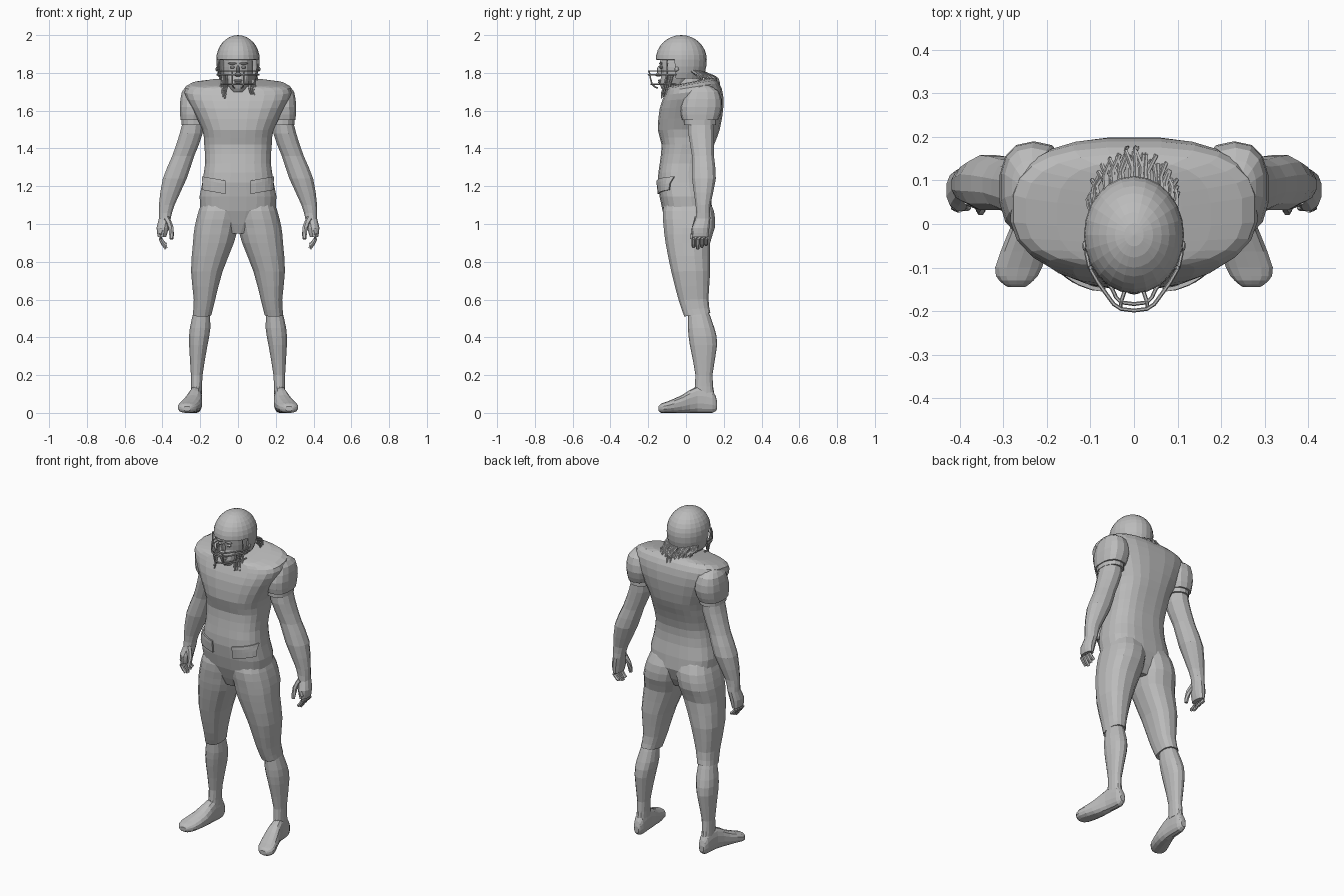
import bpy, bmesh, math, random
from mathutils import Vector

if "Cube" in bpy.data.objects:
    bpy.data.objects.remove(bpy.data.objects["Cube"])
random.seed(4)

shade = 0.5
grey = bpy.data.materials.new("plain grey")
grey.use_nodes = True
grey.diffuse_color = (shade, shade, shade, 1)
grey.node_tree.nodes["Principled BSDF"].inputs["Base Color"].default_value = grey.diffuse_color


def finish(name, bm, mirror=False):
    """Turn a bmesh into a named object, optionally mirrored left to right."""
    bmesh.ops.recalc_face_normals(bm, faces=bm.faces)
    mesh = bpy.data.meshes.new(name)
    bm.to_mesh(mesh)
    bm.free()
    mesh.materials.append(grey)
    obj = bpy.data.objects.new(name, mesh)
    bpy.context.collection.objects.link(obj)
    if mirror:
        obj.modifiers.new("Mirror", 'MIRROR').use_mirror_merge = False
    return obj


def skin(bm, rings):
    """Bridge consecutive rings and cap both ends."""
    for low, high in zip(rings, rings[1:]):
        for i in range(len(low)):
            bm.faces.new((low[i - 1], low[i], high[i], high[i - 1]))
    bm.faces.new(rings[0])
    bm.faces.new(rings[-1])


def smooth_path(points):
    """Add a spline midpoint between neighbouring points or sections."""
    points = [Vector(p) for p in points]
    last = len(points) - 1
    result = [points[0]]
    for i in range(last):
        before, a, b, after = points[max(i - 1, 0)], points[i], points[i + 1], points[min(i + 2, last)]
        result += [(a + b) * 0.5 + (a + b - before - after) / 16, b]
    return result


def loft(name, sections, sides=14, power=2.2, along='z', lean=0, mirror=False):
    """Each section is (position, x min, x max, depth min, depth max)."""
    bm = bmesh.new()
    rings = []
    start, end = sections[0][0], sections[-1][0]
    for place, left, right, front, back in smooth_path(sections):
        ring = []
        tilt = lean * max((place - start) / (end - start), 0) ** 8
        for i in range(sides):
            angle = math.tau * (i + 0.5) / sides
            c, s = math.cos(angle), math.sin(angle)
            across = math.copysign(abs(c) ** (2 / power), c) * (right - left) / 2
            deep = math.copysign(abs(s) ** (2 / power), s) * (back - front) / 2
            x, depth = (left + right) / 2 + across, (front + back) / 2 + deep
            height = place + tilt * deep
            ring.append(bm.verts.new((x, depth, height) if along == 'z' else (x, height, depth)))
        rings.append(ring)
    skin(bm, rings)
    return finish(name, bm, mirror)


def centred(sections):
    """Sections given by half width, symmetric about the middle."""
    return [(place, -half, half, front, back) for place, half, front, back in sections]


def tubes(name, paths, radius, sides=6, taper=1, mirror=False):
    bm = bmesh.new()
    for path in paths:
        points = smooth_path(path)
        last = len(points) - 1
        rings = []
        for i, p in enumerate(points):
            heading = points[min(i + 1, last)] - points[max(i - 1, 0)]
            turn = heading.to_track_quat('Z', 'Y')
            r = radius * (1 + (taper - 1) * i / last)
            angles = [math.tau * k / sides for k in range(sides)]
            rings.append([bm.verts.new(p + turn @ Vector((r * math.cos(a), r * math.sin(a), 0)))
                          for a in angles])
        skin(bm, rings)
    return finish(name, bm, mirror)


def ball(name, centre, size, mirror=False):
    bm = bmesh.new()
    bmesh.ops.create_uvsphere(bm, u_segments=10, v_segments=6, radius=1)
    for v in bm.verts:
        v.co = Vector(centre) + v.co * Vector(size)
    finish(name, bm, mirror)


# Jersey body and hips
torso = loft("jersey_body", centred([
    (0.95, 0.06, -0.08, 0.09), (1.07, 0.2, -0.125, 0.14), (1.22, 0.19, -0.15, 0.12),
    (1.32, 0.175, -0.14, 0.12), (1.42, 0.18, -0.13, 0.15), (1.5, 0.19, -0.15, 0.18),
    (1.62, 0.25, -0.14, 0.2), (1.7, 0.285, -0.115, 0.19), (1.74, 0.25, -0.1, 0.16),
    (1.75, 0.11, -0.1, 0.13)]), sides=24, power=2.7, lean=0.2)

# Padded shoulders with a narrower cuff
loft("padded_sleeve", [
    (1.735, 0.2, 0.265, 0.04, 0.12), (1.7, 0.17, 0.298, 0, 0.175),
    (1.62, 0.15, 0.31, -0.03, 0.19), (1.55, 0.17, 0.305, -0.02, 0.17)], power=2.5, mirror=True)
loft("sleeve_cuff", [(1.58, 0.17, 0.3, -0.01, 0.16), (1.525, 0.17, 0.3, -0.01, 0.16)], mirror=True)

# Waist flaps that hug the front of the jersey
bm = bmesh.new()
bmesh.ops.create_grid(bm, x_segments=8, y_segments=4, size=0.5)
for v in bm.verts:
    across, up = v.co.x + 0.5, v.co.y
    v.co = (0.065 + across * 0.115, -0.3, 1.195 + across * 0.02 + up * 0.07)
flap = finish("waist_flap", bm)
wrap = flap.modifiers.new("Wrap", 'SHRINKWRAP')
wrap.target = torso
wrap.wrap_method = 'PROJECT'
wrap.wrap_mode = 'ABOVE_SURFACE'
wrap.use_project_y = True
wrap.use_positive_direction = True
wrap.offset = 0.006
plate = flap.modifiers.new("Thickness", 'SOLIDIFY')
plate.thickness = 0.009
plate.offset = 0
flap.modifiers.new("Mirror", 'MIRROR')

# Knee-length trousers
loft("trouser_leg", [
    (1.15, -0.02, 0.18, -0.1, 0.11), (1.07, -0.02, 0.21, -0.125, 0.15),
    (0.98, 0, 0.232, -0.12, 0.155), (0.9, 0.02, 0.24, -0.11, 0.13),
    (0.75, 0.08, 0.25, -0.08, 0.13), (0.6, 0.12, 0.235, -0.04, 0.12),
    (0.52, 0.14, 0.24, -0.01, 0.13)], sides=16, power=2.4, lean=0.14, mirror=True)

# Lower legs and feet
loft("lower_leg", [
    (0.56, 0.15, 0.23, 0.01, 0.11), (0.45, 0.145, 0.256, 0.01, 0.15), (0.36, 0.16, 0.26, 0.02, 0.165),
    (0.2, 0.187, 0.25, 0.05, 0.14), (0.1, 0.19, 0.25, 0.04, 0.15)], mirror=True)
loft("foot", [
    (0.165, 0.205, 0.235, 0.02, 0.06), (0.14, 0.19, 0.25, 0, 0.12), (0.06, 0.19, 0.26, 0, 0.14),
    (-0.02, 0.19, 0.29, 0, 0.095), (-0.1, 0.21, 0.32, 0, 0.06), (-0.13, 0.23, 0.31, 0, 0.05),
    (-0.145, 0.25, 0.29, 0.01, 0.035)], power=2.4, along='y', mirror=True)

# Arms down to the palms
loft("arm", [
    (1.6, 0.18, 0.28, 0.01, 0.15), (1.48, 0.185, 0.31, 0.01, 0.15), (1.36, 0.23, 0.35, 0.03, 0.15),
    (1.24, 0.27, 0.4, 0.03, 0.16), (1.1, 0.335, 0.42, 0.05, 0.13), (1.03, 0.355, 0.42, 0.05, 0.13),
    (0.98, 0.365, 0.432, 0.03, 0.125), (0.93, 0.38, 0.425, 0.03, 0.12)], sides=12, mirror=True)

# Fingers and thumb
fingers = []
for k in range(4):
    y, lift = 0.04 + k * 0.022, abs(k - 1) * 0.01
    fingers.append([(0.4, y, 0.97), (0.41, y, 0.92), (0.38, y, 0.87 + lift)])
tubes("fingers", fingers, radius=0.014, taper=0.7, mirror=True)
tubes("thumb", [[(0.38, 0.06, 1.03), (0.355, 0.045, 0.98), (0.352, 0.03, 0.92)]],
      radius=0.018, taper=0.6, mirror=True)

# Head, neck and facial features
loft("neck", centred([(1.66, 0.08, -0.07, 0.1), (1.82, 0.06, -0.05, 0.08)]))
loft("face", centred([
    (1.7, 0.03, -0.12, -0.05), (1.74, 0.06, -0.14, 0.02), (1.8, 0.08, -0.13, 0.06),
    (1.86, 0.08, -0.14, 0.07), (1.92, 0.07, -0.12, 0.07)]), sides=16)
ball("nose_bridge", (0, -0.14, 1.81), (0.01, 0.015, 0.03))
ball("nose_tip", (0, -0.15, 1.79), (0.02, 0.012, 0.01))
ball("eye", (0.03, -0.13, 1.83), (0.014, 0.01, 0.008), mirror=True)
ball("eyebrow", (0.03, -0.134, 1.85), (0.024, 0.01, 0.006), mirror=True)
ball("upper_lip", (0, -0.138, 1.76), (0.025, 0.01, 0.006))
ball("lower_lip", (0, -0.138, 1.75), (0.022, 0.01, 0.006))

# Helmet shell, deeper below its widest line, with the face left open
bm = bmesh.new()
bmesh.ops.create_uvsphere(bm, u_segments=24, v_segments=16, radius=1)
for v in bm.verts:
    drop = 0.18 if v.co.z < 0 else 0.13
    v.co = (v.co.x * 0.115, v.co.y * 0.135 - 0.025, v.co.z * drop + 1.87)
opening = []
for face in bm.faces:
    middle = face.calc_center_median()
    if middle.z < 1.77 or (middle.z < 1.87 and middle.y < -0.06):
        opening.append(face)
bmesh.ops.delete(bm, geom=opening, context='FACES')
helmet = finish("helmet", bm)
helmet.modifiers.new("Thickness", 'SOLIDIFY').thickness = 0.01

# Face guard: wrapped bars with uprights
bars = []
for z, front, side in ((1.81, -0.195, 0.11), (1.79, -0.195, 0.11), (1.74, -0.18, 0.09)):
    half = [(side, -0.05, z), (side * 0.93, -0.1, z), (side * 0.55, front + 0.03, z),
            (0.03, front, z)]
    bars.append(half + [(-x, y, h) for x, y, h in reversed(half)])
for s in (-1, 1):
    bars.append([(s * 0.03, -0.195, 1.81), (s * 0.03, -0.18, 1.74), (s * 0.02, -0.15, 1.72)])
    bars.append([(s * 0.1, -0.1, 1.87), (s * 0.1, -0.1, 1.81), (s * 0.08, -0.1, 1.74)])
tubes("face_guard", bars, radius=0.0045)
ball("guard_clip", (0.113, -0.05, 1.82), (0.006, 0.012, 0.012), mirror=True)

# Long twisted hair draped over the collar and beside the chin
locks = []
count = 36
for k in range(count):
    angle = math.radians(78) * (2 * k / (count - 1) - 1)
    side, rear = math.sin(angle) * 0.1, math.cos(angle) * random.uniform(0.8, 1)
    sway = random.uniform(-0.01, 0.01)
    locks.append([(side, 0.02 + rear * 0.06, 1.81), (side + sway, 0.04 + rear * 0.09, 1.79),
                  (side - sway, 0.05 + rear * 0.12, 1.77), (side, 0.05 + rear * 0.13, 1.73)])
for s in (-1, 1):
    for k in range(4):
        x, y = 0.06 + k * 0.01, k * 0.01 - 0.1
        locks.append([(s * x, y, 1.79), (s * x, y - 0.02, 1.72),
                      (s * (x + 0.01), y - 0.03, random.uniform(1.66, 1.69))])
tubes("hair_locks", locks, radius=0.0065, sides=5, taper=0.6)
